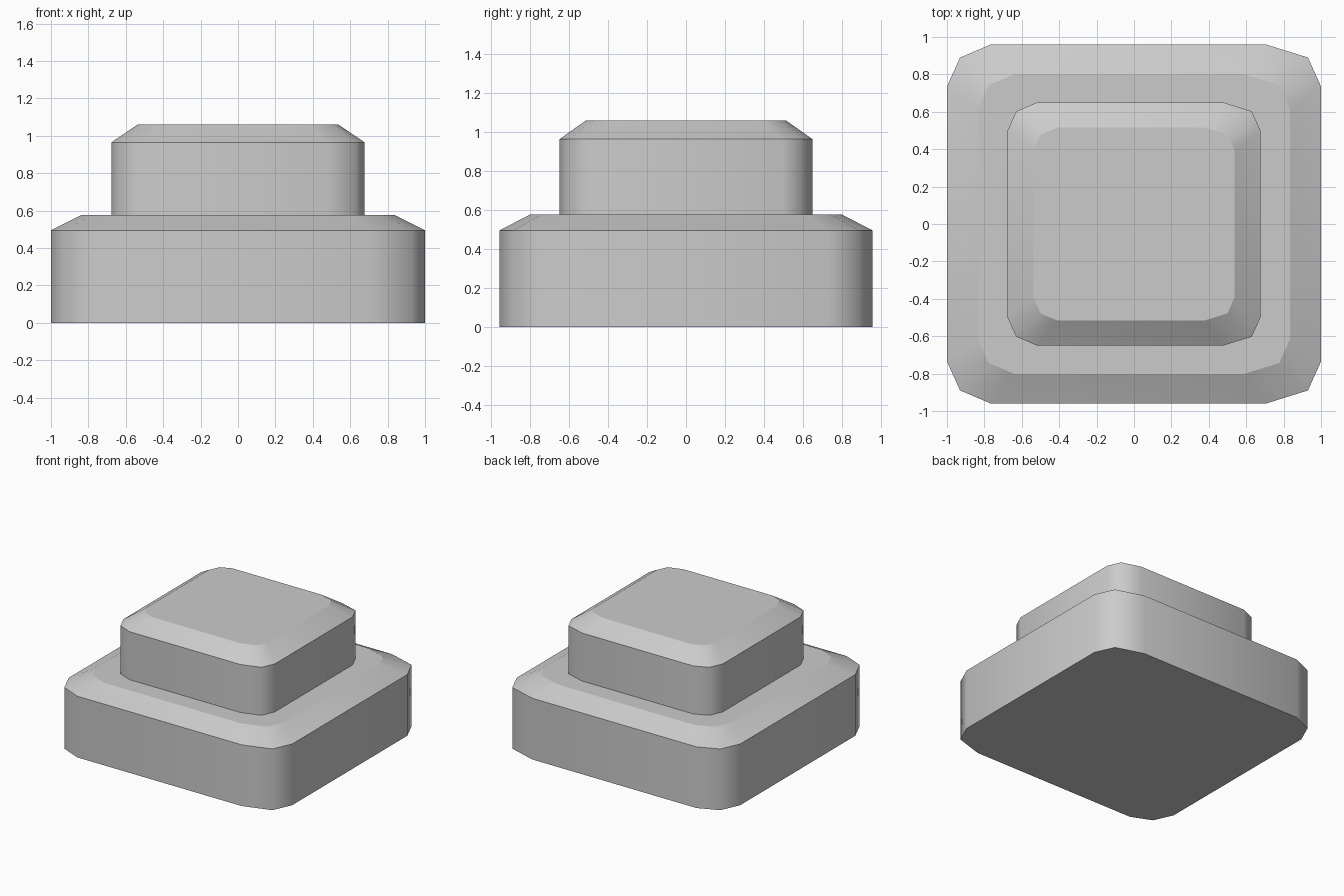
import bpy, bmesh

if "Cube" in bpy.data.objects:
    bpy.data.objects.remove(bpy.data.objects["Cube"])


def outline(s, z):
    # Rounded-square section, three points per corner (left corners slightly tighter)
    right = [(1.0, 0.735), (0.93, 0.89), (0.705, 0.96)]
    left = [(-0.765, 0.96), (-0.93, 0.89), (-1.0, 0.735)]
    upper = right + left
    lower = [(x, -y) for x, y in reversed(upper)]
    return [(x * s, y * s, z) for x, y in upper + lower]


def loft(name, sections):
    bm = bmesh.new()
    rings = [[bm.verts.new(p) for p in outline(s, z)] for s, z in sections]
    bm.faces.new(list(reversed(rings[0])))
    for a, b in zip(rings, rings[1:]):
        for i in range(len(a)):
            j = (i + 1) % len(a)
            bm.faces.new((a[i], a[j], b[j], b[i]))
    bm.faces.new(rings[-1])
    # Round the upright corners by shading, keep the level rims crisp
    for f in bm.faces:
        f.smooth = True
    for e in bm.edges:
        if abs(e.verts[0].co.z - e.verts[1].co.z) < 1e-5:
            e.smooth = len({round(v.co.length, 6) for v in e.verts}) == 0
    mesh = bpy.data.meshes.new(name)
    bm.to_mesh(mesh)
    bm.free()
    obj = bpy.data.objects.new(name, mesh)
    bpy.context.collection.objects.link(obj)
    return obj


# Wide lower block, sloped rim, narrower upper block and bevelled cap
loft("stepped_pedestal", [
    (1.0, 0.0), (1.0, 0.495), (0.835, 0.577),
    (0.677, 0.577), (0.677, 0.965), (0.537, 1.06),
])
